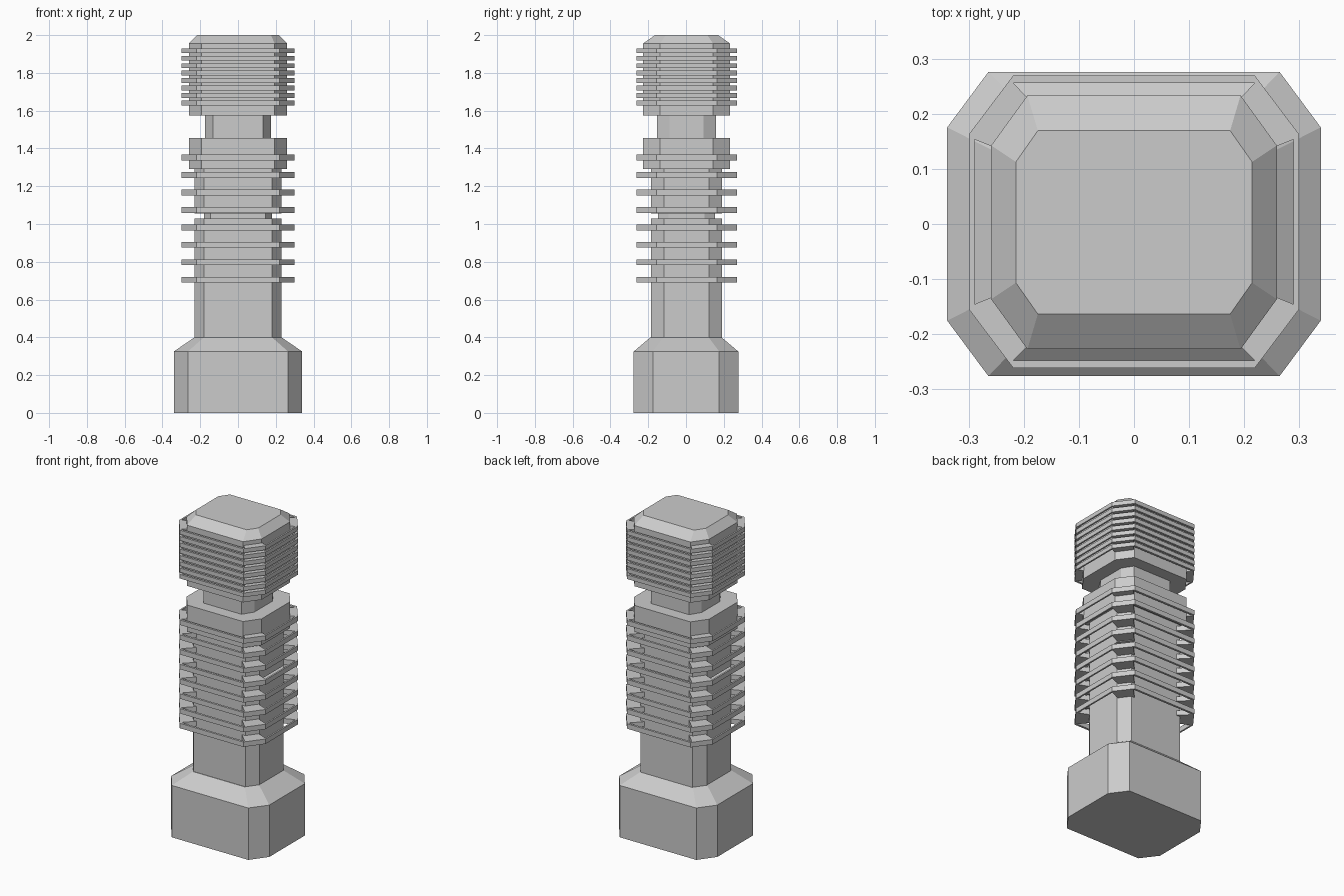
import bpy, bmesh

if "Cube" in bpy.data.objects:
    bpy.data.objects.remove(bpy.data.objects["Cube"])


def octagon(hx, hy, fx, fy, z):
    """Rectangle with cut corners; fx, fy are the half lengths of the flats."""
    return [(fx, -hy, z), (hx, -fy, z), (hx, fy, z), (fx, hy, z),
            (-fx, hy, z), (-hx, fy, z), (-hx, -fy, z), (-fx, -hy, z)]


def finish(name, bm, y=0.0):
    bmesh.ops.recalc_face_normals(bm, faces=bm.faces)
    mesh = bpy.data.meshes.new(name)
    bm.to_mesh(mesh)
    bm.free()
    obj = bpy.data.objects.new(name, mesh)
    obj.location.y = y
    bpy.context.collection.objects.link(obj)
    return obj


def loft(name, sections, y=0.0):
    """Closed flat-faced solid through a stack of octagons."""
    bm = bmesh.new()
    loops = [[bm.verts.new(p) for p in octagon(*s)] for s in sections]
    for a, b in zip(loops, loops[1:]):
        for i in range(8):
            j = (i + 1) % 8
            bm.faces.new((a[i], a[j], b[j], b[i]))
    bm.faces.new(loops[0][::-1])
    bm.faces.new(loops[-1])
    finish(name, bm, y)


def fin(name, z, thick):
    """Thin octagonal hoop, joined to the core by solid corner blocks."""
    A, B = (.22, .266), (.30, .16)
    a, b = (.22, .2525), (.29, .15)
    p, q = (.155, .187), (.222, .122)
    polys = []
    for sx in (1, -1):
        for sy in (1, -1):
            polys.append([(x * sx, y * sy) for x, y in (A, B, b, q, p, a)])
    for s in (1, -1):
        polys.append([(-A[0], s * A[1]), (A[0], s * A[1]), (a[0], s * a[1]), (-a[0], s * a[1])])
        polys.append([(s * B[0], -B[1]), (s * B[0], B[1]), (s * b[0], b[1]), (s * b[0], -b[1])])
    bm = bmesh.new()
    for poly in polys:
        bm.faces.new([bm.verts.new((x, y, z - thick / 2)) for x, y in poly])
    bmesh.ops.remove_doubles(bm, verts=bm.verts, dist=1e-4)
    bmesh.ops.recalc_face_normals(bm, faces=bm.faces)
    ext = bmesh.ops.extrude_face_region(bm, geom=bm.faces[:], use_keep_orig=True)
    top = [g for g in ext["geom"] if isinstance(g, bmesh.types.BMVert)]
    bmesh.ops.translate(bm, verts=top, vec=(0, 0, thick))
    finish(name, bm, .004)


# Base block with sloped shoulder
loft("base", [(.34, .277, .265, .176, 0), (.34, .277, .265, .176, .325),
              (.23, .188, .18, .12, .40)])

# Column: lower shaft, thin groove, upper shaft, collar, neck, head with sloped cap
shaft, groove = (.23, .188, .18, .12), (.18, .15, .145, .095)
collar, neck = (.26, .231, .194, .14), (.174, .156, .132, .09)
loft("column", [(*shaft, .39), (*shaft, 1.03), (*groove, 1.03), (*groove, 1.055),
                (*shaft, 1.055), (*shaft, 1.29), (*collar, 1.29), (*collar, 1.455),
                (*neck, 1.455), (*neck, 1.575), (*collar, 1.575), (*collar, 1.955),
                (.215, .167, .175, .11, 2.0)], .003)

# Fins on the head and on the shaft
for i in range(8):
    fin(f"head_fin_{i + 1}", 1.64 + i * .0396, .026)
    fin(f"shaft_fin_{i + 1}", .705 + i * .0924, .031)
